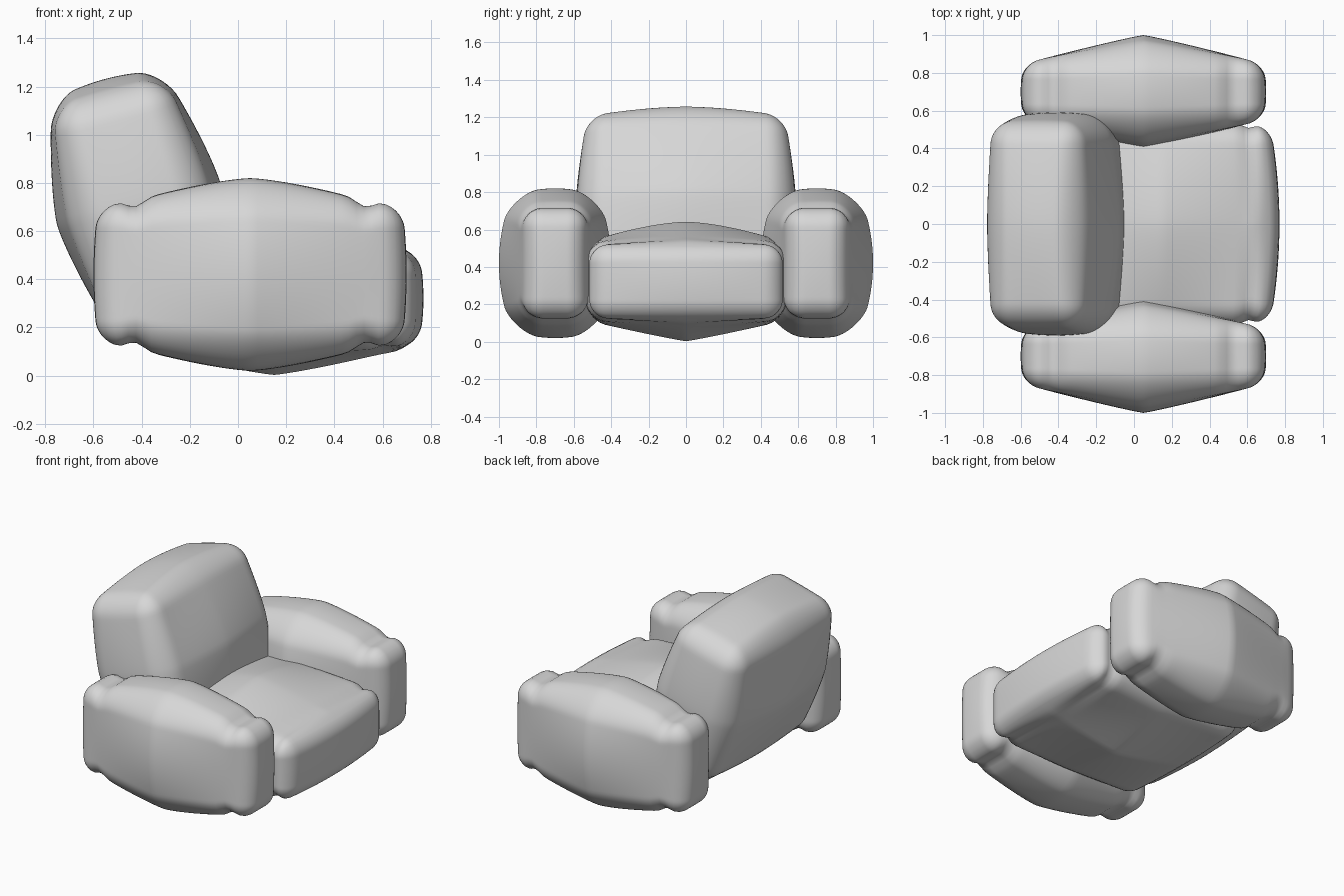
import bpy, bmesh, math
from mathutils import Vector, Matrix

if "Cube" in bpy.data.objects:
    bpy.data.objects.remove(bpy.data.objects["Cube"])

fabric = bpy.data.materials.new("grey_fabric")
fabric.diffuse_color = (0.68, 0.68, 0.68, 1)
fabric.use_nodes = True
fabric.node_tree.nodes["Principled BSDF"].inputs["Base Color"].default_value = fabric.diffuse_color


def falloff(t, slope=1.0, power=1.0):
    """1 in the middle of a side, dropping to 0 towards its edge."""
    return max(0.0, 1 - slope * abs(t) ** power)


def dip(t, centre, width):
    """Narrow bump used for pinched seams."""
    return math.exp(-((t - centre) / width) ** 2)


def cushion(name, half, radius, puff, location, tilt=0.0):
    """Rounded box, inflated by puff(u) -> added half sizes (u in -1..1)."""
    half = Vector(half)
    bm = bmesh.new()
    bmesh.ops.create_cube(bm, size=2)
    bmesh.ops.subdivide_edges(bm, edges=bm.edges[:], cuts=39, use_grid_fill=True)
    for v in bm.verts:
        q = Vector([c * h for c, h in zip(v.co, half)])
        core = Vector([max(-(h - radius), min(h - radius, c)) for c, h in zip(q, half)])
        q = core + (q - core).normalized() * radius
        u = Vector([c / h for c, h in zip(q, half)])
        v.co = [c + n * g for c, n, g in zip(q, u, puff(u))]
    bm.transform(Matrix.Translation(location) @ Matrix.Rotation(tilt, 4, 'Y'))
    mesh = bpy.data.meshes.new(name)
    bm.to_mesh(mesh)
    bm.free()
    mesh.materials.append(fabric)
    mesh.shade_smooth()
    obj = bpy.data.objects.new(name, mesh)
    bpy.context.collection.objects.link(obj)
    return obj


def arm_puff(u):
    # crest across the middle, pinched seam just before each end
    return (0.02 * falloff(u.y, 1, 2) * falloff(u.z, 1, 2),
            0.125 * falloff(u.x, 1.2, 1.1) * falloff(u.z, 0.55, 2),
            0.10 * falloff(u.x, 1.35, 1.4) * falloff(u.y, 0.4, 2)
            - 0.026 * dip(abs(u.x), 0.75, 0.07))


def seat_puff(u):
    # rounded crown on top, sharper keel below, seam behind the front lip
    seam = dip(u.x, 0.8, 0.07)
    across = falloff(u.y, 1, 1.6 if u.z > 0 else 1.1)
    return (0.05 * falloff(u.y, 1, 2) * falloff(u.z, 0.5, 2),
            0.01 * falloff(u.x, 1, 2) - 0.025 * seam,
            0.112 * falloff(u.x, 1.1, 1.2) * across - 0.02 * seam * abs(u.y)
            + 0.015 * dip(u.x, 1, 0.15) * falloff(u.y, 1, 2))


def back_puff(u):
    return (0.11 * falloff(u.z, 1, 1.4) * falloff(u.y, 0.6, 1.6),
            0.06 * falloff(u.z, 1, 1.5) * falloff(u.x, 0.5, 2),
            0.065 * falloff(u.y, 1, 1.7) * falloff(u.x, 0.5, 2))


# two matching armrests
for side, label in ((-1, "near"), (1, "far")):
    cushion("armrest_" + label, (0.63, 0.175, 0.30), 0.11, arm_puff,
            (0.05, side * 0.70, 0.42))

# seat cushion
cushion("seat", (0.57, 0.53, 0.207), 0.11, seat_puff, (0.15, 0, 0.322))

# reclined backrest
cushion("backrest", (0.24, 0.53, 0.47), 0.11, back_puff, (-0.413, 0, 0.715),
        math.radians(-15))
